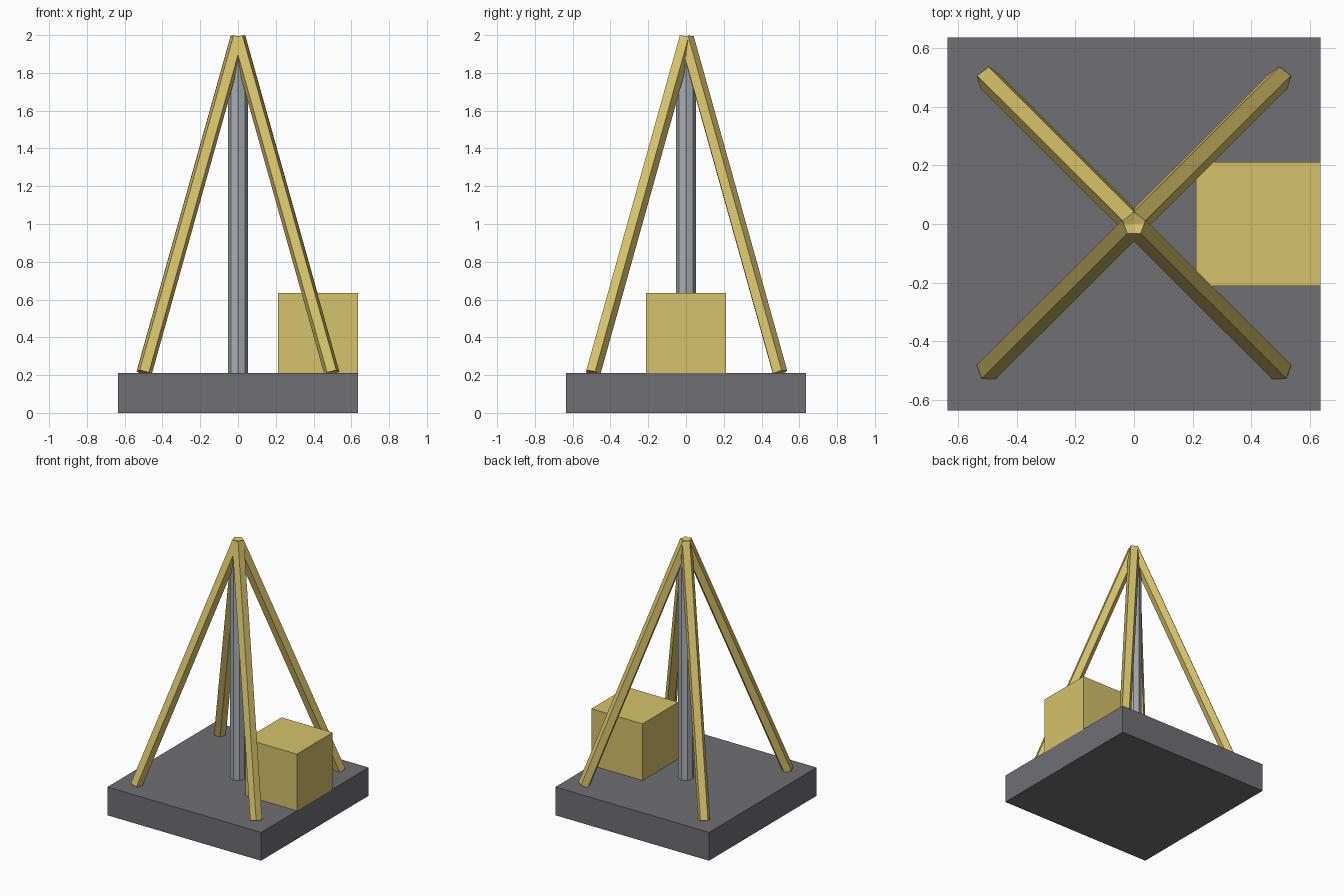
import bpy
from mathutils import Vector

if "Cube" in bpy.data.objects:
    bpy.data.objects.remove(bpy.data.objects["Cube"])


def material(name, rgb):
    mat = bpy.data.materials.new(name)
    mat.diffuse_color = (*rgb, 1)
    mat.use_nodes = True
    mat.node_tree.nodes["Principled BSDF"].inputs["Base Color"].default_value = mat.diffuse_color
    return mat


YELLOW = material("straw yellow", (0.67, 0.54, 0.145))
DARK = material("dark grey", (0.16, 0.162, 0.175))
STEEL = material("light grey", (0.40, 0.42, 0.45))


def box(name, center, size, mat):
    bpy.ops.mesh.primitive_cube_add(size=1, location=center)
    ob = bpy.context.object
    ob.name = name
    ob.scale = size
    ob.data.materials.append(mat)


def rod(name, start, end, radius, sides, mat):
    """Flat-sided prism running between two points."""
    start, end = Vector(start), Vector(end)
    axis = end - start
    turn = Vector((0, 0, 1)).rotation_difference(axis)
    bpy.ops.mesh.primitive_cylinder_add(
        vertices=sides, radius=radius, depth=axis.length,
        location=(start + end) / 2, rotation=turn.to_euler())
    ob = bpy.context.object
    ob.name = name
    ob.data.materials.append(mat)


BASE_TOP = 0.212

# Square slab and the block standing at its right edge
box("base", (0, 0, BASE_TOP / 2), (1.272, 1.272, BASE_TOP), DARK)
box("block", (0.424, 0, BASE_TOP + 0.212), (0.424, 0.424, 0.424), YELLOW)

# Central eight-sided pole
rod("pole", (0, 0, BASE_TOP), (0, 0, 1.9), 0.054, 8, STEEL)

# Four five-sided legs meeting at the apex
for side, sx in (("left", -1), ("right", 1)):
    for end, sy in (("front", -1), ("back", 1)):
        rod(f"{end}_{side}_leg", (sx * 0.497, sy * 0.495, BASE_TOP),
            (0, 0, 1.984), 0.0425, 5, YELLOW)
